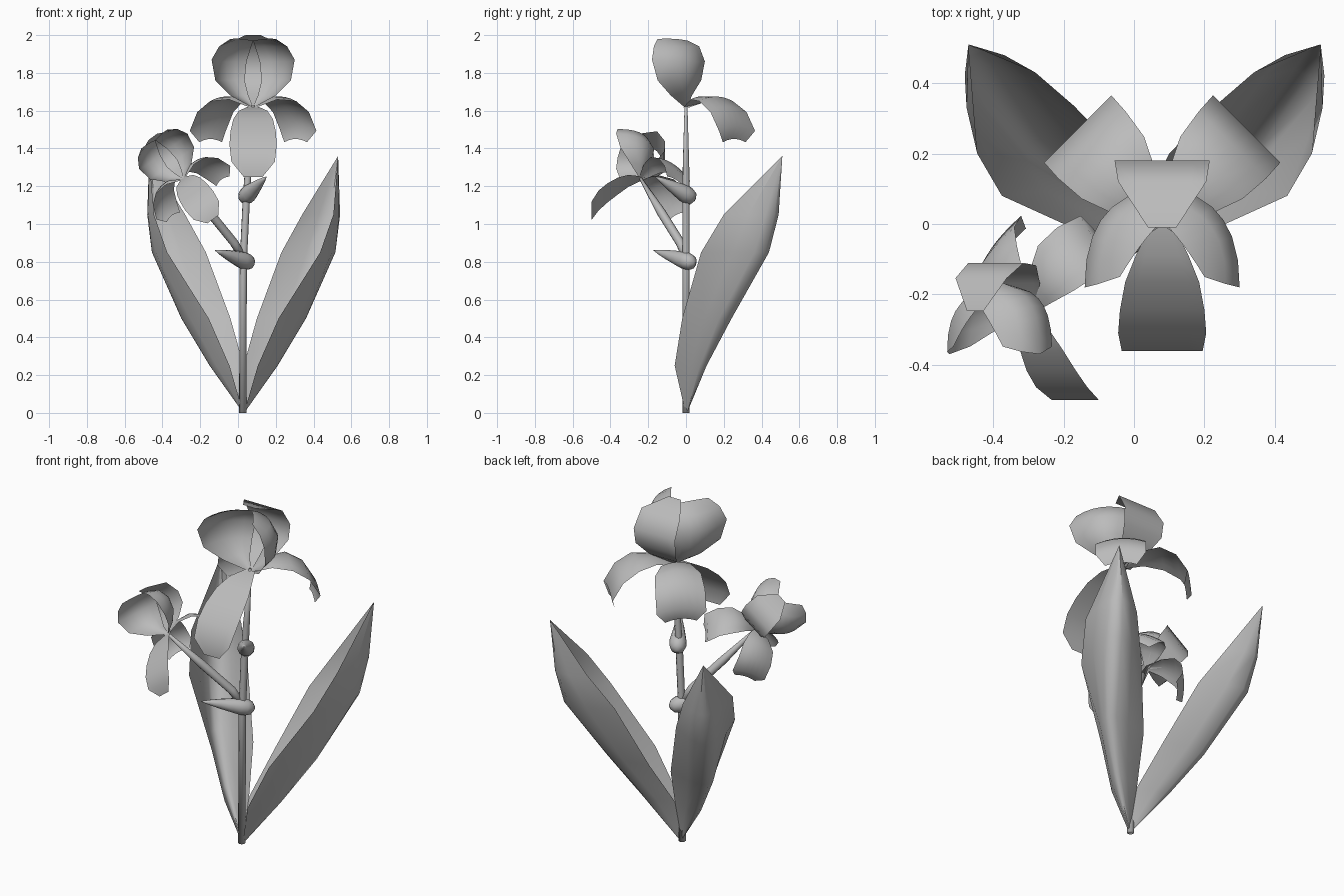
import bpy
from math import cos, sin, pi, radians
from mathutils import Vector, Matrix

cube = bpy.data.objects.get("Cube")
if cube:
    bpy.data.objects.remove(cube, do_unlink=True)

grey = bpy.data.materials.new("plain_grey")
grey.use_nodes = True
colour = (0.5, 0.5, 0.5, 1)
grey.diffuse_color = colour
grey.node_tree.nodes["Principled BSDF"].inputs["Base Color"].default_value = colour


def grid_object(name, rows, closed=False):
    """Skin equal-length rows of points; closed rows make capped tubes."""
    n = len(rows[0])
    verts = [p for row in rows for p in row]
    faces = []
    for r in range(len(rows) - 1):
        for c in range(n if closed else n - 1):
            d = (c + 1) % n
            faces.append((r * n + c, r * n + d, (r + 1) * n + d, (r + 1) * n + c))
    if closed:
        faces.append(tuple(reversed(range(n))))
        faces.append(tuple(range(len(verts) - n, len(verts))))
    mesh = bpy.data.meshes.new(name)
    mesh.from_pydata(verts, [], faces)
    mesh.materials.append(grey)
    mesh.polygons.foreach_set("use_smooth", [True] * len(faces))
    mesh.validate()
    obj = bpy.data.objects.new(name, mesh)
    bpy.context.collection.objects.link(obj)


def tube(name, path, radii, sides=8):
    path = [Vector(p) for p in path]
    rows = []
    for i, p in enumerate(path):
        along = (path[min(i + 1, len(path) - 1)] - path[max(i - 1, 0)]).normalized()
        side = along.cross(Vector((0.3, 1, 0.1))).normalized()
        other = along.cross(side)
        rows.append([p + radii[i] * (side * cos(a) + other * sin(a))
                     for a in (2 * pi * k / sides for k in range(sides))])
    grid_object(name, rows, True)


def sheet(name, sections, place, mirror=False):
    """Thin sheet whose cross-sections bend through edge, middle, edge points."""
    flip = Vector((-1 if mirror else 1, 1, 1))
    rows = []
    for section in sections:
        a, m, b = (Vector(p) for p in section)
        rows.append([place @ ((m * (1 - u * u) + a * (u * u - u) / 2 + b * (u * u + u) / 2) * flip)
                     for u in (-1, -.65, -.3, 0, .3, .65, 1)])
    grid_object(name, rows)


def petal(name, spine, widths, axis, place, mirror=False, droop=0):
    """Petal around a spine, with its edges lowered in proportion to width."""
    axis = Vector(axis).normalized()
    sections = []
    for p, w in zip(spine, widths):
        edge = Vector(p) - Vector((0, 0, w * droop))
        sections.append((edge - axis * w, p, edge + axis * w))
    sheet(name, sections, place, mirror)


def flower(prefix, place):
    # Long drooping front petal
    petal(prefix + "_front_fall",
          [(0, 0, 0), (0, -.09, -.02), (0, -.165, -.065), (0, -.245, -.13),
           (0, -.31, -.2), (0, -.36, -.29), (0, -.36, -.37)],
          (.03, .075, .105, .12, .125, .115, .05), (1, 0, 0), place)
    # Upright back petal that curls over the centre
    petal(prefix + "_back_standard",
          [(0, 0, 0), (0, .1, .07), (0, .17, .15), (0, .18, .24),
           (0, .12, .34), (0, -.01, .38)],
          (.015, .09, .13, .135, .125, .04), (1, 0, 0), place)
    # Mirrored cupped side petals and drooping back petals
    cup = [((.01, -.01, 0), (.005, 0, 0), (0, .01, 0)),
           ((.12, -.08, .06), (.09, .01, .06), (.025, .03, .06)),
           ((.2, -.15, .14), (.16, .01, .14), (.045, .08, .14)),
           ((.22, -.18, .25), (.175, .01, .24), (.035, .1, .24)),
           ((.18, -.17, .32), (.14, -.01, .32), (.01, .07, .32)),
           ((.12, -.15, .36), (.06, -.06, .36), (0, .01, .35))]
    for side, mirror in (("left", False), ("right", True)):
        sheet(f"{prefix}_{side}_standard", cup, place, mirror)
        petal(f"{prefix}_{side}_back_fall",
              [(0, 0, 0), (.07, .08, .055), (.14, .16, .055), (.2, .225, 0),
               (.24, .27, -.1), (.225, .255, -.17)],
              (.02, .08, .125, .135, .135, .085), (1, -1, 0), place, mirror, .2)


def bud(name, start, tip):
    start, tip = Vector(start), Vector(tip)
    shape = [(0, .012), (.06, .036), (.16, .046), (.28, .046), (.42, .039),
             (.65, .027), (.85, .014), (1, .002)]
    tube(name, [start.lerp(tip, t) for t, r in shape], [r for t, r in shape], 10)


# Stem and side branch
tube("stem", [(.025, 0, 0), (.028, 0, .8), (.045, 0, 1.15), (.055, 0, 1.3), (.08, 0, 1.63)],
     (.02, .02, .02, .018, .008))
tube("side_branch", [(.025, 0, .82), (-.02, -.03, .9), (-.15, -.13, 1.06), (-.29, -.24, 1.24)],
     (.02, .024, .024, .008))

# Buds at the stem joints
bud("upper_bud", (.025, .045, 1.13), (.15, -.16, 1.25))
bud("lower_bud", (.075, .045, .79), (-.12, -.17, .86))

# Main flower and smaller tilted flower
flower("main_flower", Matrix.Translation((.08, 0, 1.62)))
flower("small_flower", Matrix.Translation((-.29, -.24, 1.24))
       @ Matrix.Rotation(radians(-36), 4, "Y") @ Matrix.Scale(.72, 4))

# Channelled leaves: height, then inner edge, keel and outer edge
levels = [(.01, (0, 0), (.01, .01), (.005, -.005)),
          (.25, (0, .06), (.18, .1), (.075, -.06)),
          (.5, (.07, .2), (.33, .22), (.185, -.02)),
          (.85, (.2, .335), (.47, .42), (.405, .08)),
          (1.05, (.31, .43), (.495, .47), (.475, .2)),
          (1.36, (.5, .51), (.5, .51), (.5, .51))]
leaf = [[(x, y, z) for x, y in points] for z, *points in levels]
for name, mirror in (("left_leaf", False), ("right_leaf", True)):
    sheet(name, leaf, Matrix.Translation((.03, 0, 0)), mirror)
